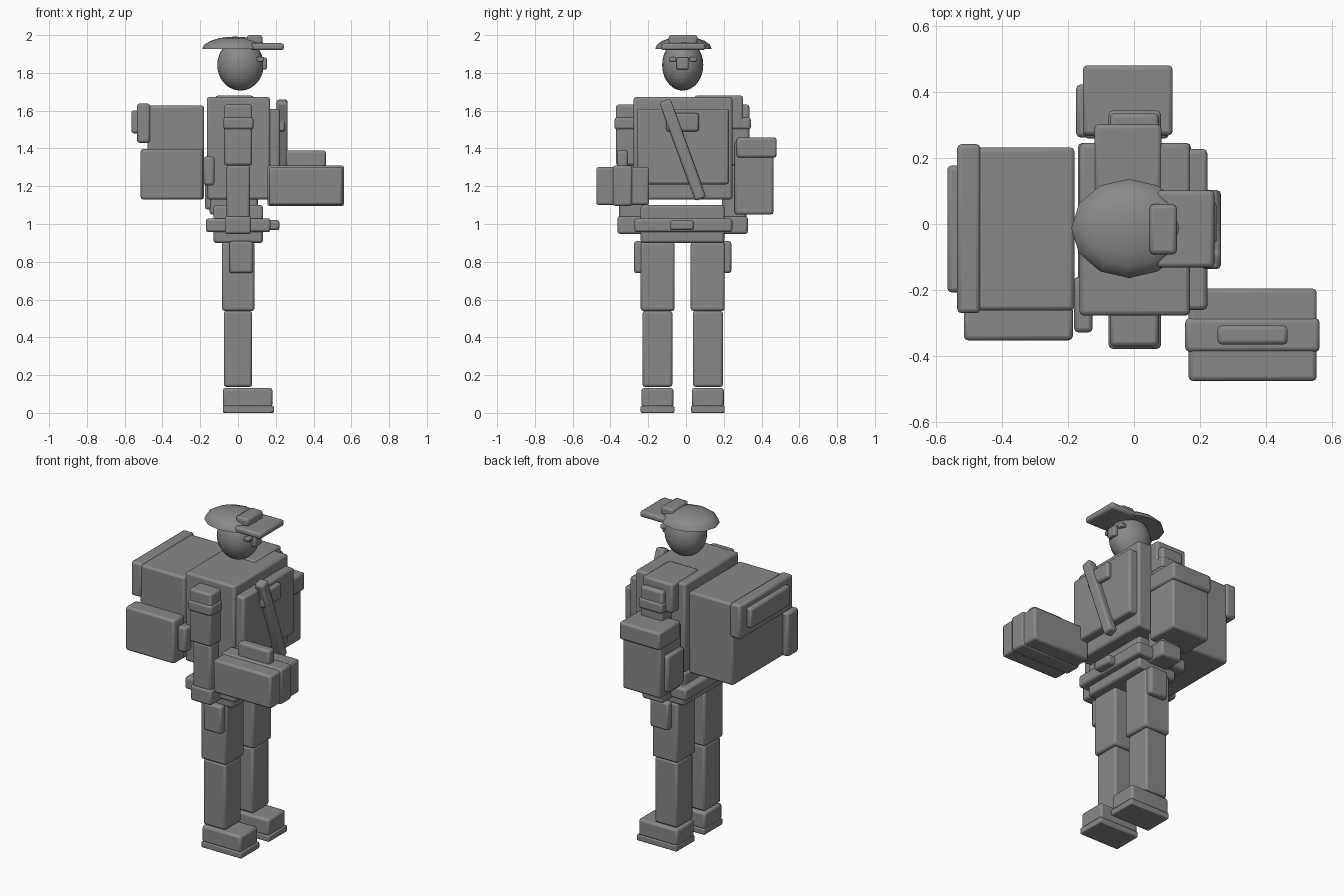
import bpy, math
from mathutils import Matrix, Vector

if "Cube" in bpy.data.objects:
    bpy.data.objects.remove(bpy.data.objects["Cube"])

MID = -0.0175  # the body's mirror plane in y

grey = bpy.data.materials.new("plain grey")
grey.diffuse_color = (0.25, 0.25, 0.25, 1)
grey.use_nodes = True
grey.node_tree.nodes["Principled BSDF"].inputs["Base Color"].default_value = grey.diffuse_color


def finish(ob, name):
    ob.name = name
    ob.data.name = name
    ob.data.materials.append(grey)
    bpy.ops.object.shade_smooth_by_angle(angle=math.radians(40))
    return ob


def box(name, x, y, z, bevel=0.013, tilt=0):
    """Rounded box from (min, max) ranges, optionally tilted about x."""
    bpy.ops.mesh.primitive_cube_add(size=1)
    ob = bpy.context.object
    size = Vector([r[1] - r[0] for r in (x, y, z)])
    ob.data.transform(Matrix.Diagonal((*size, 1)))
    ob.location = [(r[0] + r[1]) / 2 for r in (x, y, z)]
    ob.rotation_euler.x = tilt
    mod = ob.modifiers.new("rounded edges", 'BEVEL')
    mod.width = min(bevel, min(size) * 0.35)
    mod.segments = 2
    return finish(ob, name)


def pair(name, x, y, z, **kw):
    """The same box on both sides; y is the near (negative) side."""
    box("right_" + name, x, y, z, **kw)
    box("left_" + name, x, (2 * MID - y[1], 2 * MID - y[0]), z, **kw)


# Legs and boots
pair("sole", (-0.08, 0.19), (-0.24, -0.062), (0, 0.037), bevel=0.006)
pair("boot", (-0.08, 0.182), (-0.235, -0.067), (0.03, 0.132))
pair("shin", (-0.075, 0.075), (-0.23, -0.072), (0.138, 0.54))
pair("thigh", (-0.085, 0.087), (-0.24, -0.06), (0.54, 0.905))
pair("thigh_pocket", (-0.045, 0.078), (-0.275, -0.225), (0.74, 0.91))

# Hips and belt
box("hips", (-0.13, 0.132), (-0.24, 0.203), (0.9, 1.1))
box("belt", (-0.17, 0.172), (-0.273, 0.245), (0.957, 1.03))
box("buckle", (0.16, 0.22), (-0.085, 0.042), (0.967, 1.02))

# Torso, chest panel and diagonal strap
box("torso", (-0.165, 0.17), (-0.277, 0.245), (1.13, 1.672))
box("chest_panel", (0.155, 0.222), (-0.26, 0.227), (1.21, 1.61))
box("shoulder_pad", (-0.12, 0.083), (0.045, 0.302), (1.5, 1.68))
box("chest_strap", (0.205, 0.263), (-0.048, 0.014), (1.115, 1.67),
    tilt=math.radians(20))
box("chest_bar", (0.205, 0.25), (-0.105, 0.068), (1.49, 1.587))

# Arms
pair("upper_arm", (-0.073, 0.075), (-0.37, -0.215), (1.31, 1.633))
pair("sleeve_band", (-0.077, 0.082), (-0.378, -0.21), (1.5, 1.565))
pair("forearm", (-0.06, 0.063), (-0.355, -0.225), (1.03, 1.312))
pair("hand", (-0.07, 0.07), (-0.362, -0.22), (0.947, 1.042))

# Hand-held case
box("case", (0.165, 0.553), (-0.475, -0.195), (1.1, 1.302))
box("case_band", (0.155, 0.562), (-0.387, -0.285), (1.095, 1.31))
box("case_handle", (0.253, 0.465), (-0.365, -0.307), (1.29, 1.39))

# Backpack
box("pack", (-0.48, -0.18), (-0.262, 0.232), (1.13, 1.628))
box("pack_side_pocket", (-0.515, -0.185), (-0.352, -0.25), (1.13, 1.397))
box("pack_lid", (-0.535, -0.465), (-0.27, 0.242), (1.43, 1.637))
box("pack_roll", (-0.565, -0.52), (-0.207, 0.177), (1.48, 1.602))
box("side_pouch", (-0.182, -0.125), (-0.328, -0.16), (1.205, 1.357))

# Satchel on the far side
box("satchel", (-0.15, 0.105), (0.258, 0.463), (1.05, 1.44))
box("satchel_lid", (-0.155, 0.117), (0.268, 0.48), (1.352, 1.458))
box("satchel_panel", (-0.175, -0.13), (0.262, 0.422), (1.077, 1.3))

# Head and face
bpy.ops.mesh.primitive_uv_sphere_add(segments=20, ring_count=14, radius=1)
head = bpy.context.object
head.data.transform(Matrix.Translation((0.013, MID, 1.842))
                    @ Matrix.Diagonal((0.123, 0.109, 0.136, 1)))
finish(head, "head")
box("nose", (0.1, 0.153), (-0.05, 0.014), (1.818, 1.882), bevel=0.009)
pair("eye", (0.1, 0.138), (-0.09, -0.053), (1.86, 1.885), bevel=0.006)

# Cap: a shallow dome revolved from a short profile
RING = 12
profile = [(1, 0), (0.94, 0.34), (0.77, 0.64), (0.5, 0.87), (0.24, 0.97)]
verts = [(-0.015 + 0.175 * r * math.cos(a), -0.0135 + 0.15 * r * math.sin(a),
          1.926 + 0.066 * h)
         for r, h in profile
         for a in [2 * math.pi * i / RING for i in range(RING)]]
verts.append((-0.015, -0.0135, 1.992))
faces = [tuple(reversed(range(RING)))]
for k in range(len(profile)):
    for i in range(RING):
        j = (i + 1) % RING
        a, b = k * RING + i, k * RING + j
        if k < len(profile) - 1:
            faces.append((a, b, b + RING, a + RING))
        else:
            faces.append((a, b, len(verts) - 1))
mesh = bpy.data.meshes.new("cap")
mesh.from_pydata(verts, [], faces)
cap = bpy.data.objects.new("cap", mesh)
bpy.context.collection.objects.link(cap)
bpy.ops.object.select_all(action='DESELECT')
cap.select_set(True)
bpy.context.view_layer.objects.active = cap
finish(cap, "cap")
box("cap_brim", (0.065, 0.243), (-0.132, 0.102), (1.92, 1.957))
box("cap_badge", (0.047, 0.13), (-0.092, 0.06), (1.95, 2.0))
